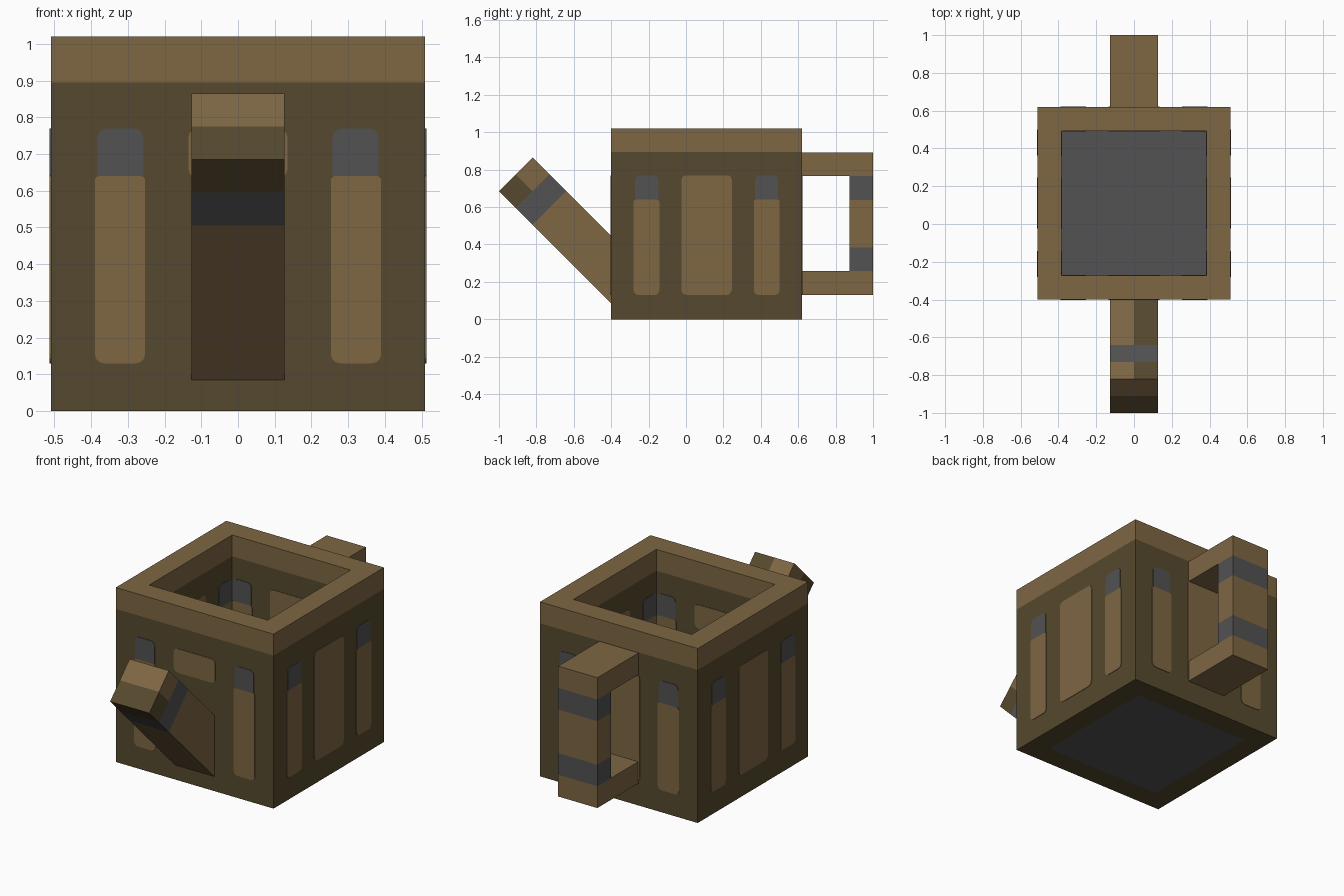
import bpy, bmesh, math
from mathutils import Vector, Matrix

cube = bpy.data.objects.get("Cube")
if cube:
    bpy.data.objects.remove(cube, do_unlink=True)


def srgb(r, g, b):
    lin = [((c / 255 + 0.055) / 1.055) ** 2.4 for c in (r, g, b)]
    return (*lin, 1.0)


def material(name, color):
    m = bpy.data.materials.new(name)
    m.use_nodes = True
    m.diffuse_color = color
    bsdf = next(n for n in m.node_tree.nodes if n.type == 'BSDF_PRINCIPLED')
    bsdf.inputs["Base Color"].default_value = color
    bsdf.inputs["Roughness"].default_value = 0.9
    return m


MATS = [material("dark brown", srgb(86, 73, 46)),
        material("light brown", srgb(126, 103, 68)),
        material("grey", srgb(82, 82, 82))]
DARK, LIGHT, GREY = 0, 1, 2
CY = 0.11                      # body centre in y
OUT, INN = 0.51, 0.383         # half widths of outer and inner walls
TOP, BAND, FLOOR = 1.02, 0.895, 0.127
HW = 0.127                     # half width of spout and handle


def finish(name, bm):
    bmesh.ops.recalc_face_normals(bm, faces=bm.faces)
    me = bpy.data.meshes.new(name)
    bm.to_mesh(me)
    bm.free()
    for m in MATS:
        me.materials.append(m)
    ob = bpy.data.objects.new(name, me)
    bpy.context.collection.objects.link(ob)
    return ob


def prism(profile, depth, matrix):
    """Extrude a 2D outline along local z, then place it with a matrix."""
    bm = bmesh.new()
    base = bm.faces.new([bm.verts.new((a, b, 0)) for a, b in profile])
    ext = bmesh.ops.extrude_face_region(bm, geom=[base])
    new = [v for v in ext["geom"] if isinstance(v, bmesh.types.BMVert)]
    bmesh.ops.translate(bm, verts=new, vec=(0, 0, depth))
    bm.transform(matrix)
    bmesh.ops.recalc_face_normals(bm, faces=bm.faces)
    return bm


def cut(bm, co, no):
    bmesh.ops.bisect_plane(bm, geom=bm.verts[:] + bm.edges[:] + bm.faces[:],
                           plane_co=co, plane_no=no)


# Hollow square body, lofted from square rings and capped at floor and base
bm = bmesh.new()
levels = [(INN, 0), (OUT, 0), (OUT, BAND), (OUT, TOP), (INN, TOP), (INN, BAND), (INN, FLOOR)]
bands = [DARK, DARK, LIGHT, LIGHT, LIGHT, DARK]
rings = [[bm.verts.new((sx * h, CY + sy * h, z))
          for sx, sy in ((-1, -1), (1, -1), (1, 1), (-1, 1))] for h, z in levels]
for low, high, mat in zip(rings, rings[1:], bands):
    for i in range(4):
        j = (i + 1) % 4
        bm.faces.new((low[i], low[j], high[j], high[i])).material_index = mat
for ring in (rings[0], rings[-1]):
    bm.faces.new(ring).material_index = GREY
finish("body", bm)


# Rounded inlay plates on the walls, inside and out
def rounded(x0, x1, z0, z1, r_low, r_high):
    pts = []
    for cx, cz, start, r in ((x1, z0, -90, r_low), (x1, z1, 0, r_high),
                             (x0, z1, 90, r_high), (x0, z0, 180, r_low)):
        ox = cx - r if cx == x1 else cx + r
        oz = cz + r if cz == z0 else cz - r
        for k in range(4):
            a = math.radians(start + 30 * k)
            pts.append((ox + r * math.cos(a), oz + r * math.sin(a)))
    return pts


def plate(name, outline, mat, angle, dist):
    rot = Matrix.Rotation(angle, 4, 'Z')
    m = (Matrix.Translation((0, CY, 0)) @ rot @ Matrix.Translation((0, -dist, 0))
         @ Matrix.Rotation(math.pi / 2, 4, 'X'))
    bm = prism(outline, 0.003, m)
    for f in bm.faces:
        f.material_index = mat
    finish(name, bm)


for n, wall in enumerate(("front", "left", "back", "right")):
    angle = n * math.pi / 2
    panel_low = 0.63 if wall == "front" else 0.13
    for side, dist, edge in (("outer", OUT, 0.39), ("inner", INN, 0.379)):
        turn = angle if side == "outer" else angle + math.pi
        # inner plates face the middle, so they sit on the opposite wall
        d = dist if side == "outer" else -dist
        tag = f"{wall}_{side}"
        plate(tag + "_panel", rounded(-0.135, 0.135, panel_low, 0.77, 0.03, 0.025),
              LIGHT, turn, d)
        for s, label in ((-1, "a"), (1, "b")):
            x0, x1 = sorted((s * 0.253, s * edge))
            plate(f"{tag}_strip_{label}", rounded(x0, x1, 0.13, 0.64, 0.025, 0.012),
                  LIGHT, turn, d)
            x0, x1 = sorted((s * 0.258, s * min(edge, 0.383)))
            plate(f"{tag}_cap_{label}", rounded(x0, x1, 0.64, 0.77, 0.004, 0.025),
                  GREY, turn, d)

# Matrix taking a (y, z) outline and extruding it along x
ALONG_X = Matrix(((0, 0, 1, -HW), (1, 0, 0, 0), (0, 1, 0, 0), (0, 0, 0, 1)))

# Slanted spout with a grey stripe and a dark lower lip
tip = Vector((0, -1.0, 0.685))
axis = Vector((0, 1, -1)).normalized()
up = Vector((0, 1, 1)).normalized()
bm = prism([(-1.0, 0.685), (-0.4, 0.085), (-0.4, 0.445), (-0.82, 0.865)], 2 * HW, ALONG_X)
for s in (0.127, 0.254):
    cut(bm, tip + axis * s, axis)
cut(bm, tip + up * 0.127, up)
cut(bm, (0, 0, 0), (1, 0, 0))
for f in bm.faces:
    c = f.calc_center_median()
    s, t = (c - tip).dot(axis), (c - tip).dot(up)
    under, end = f.normal.dot(up) < -0.9, f.normal.dot(axis) < -0.9
    f.material_index = LIGHT
    if 0.127 < s < 0.254:
        f.material_index = GREY
    elif s < 0.127 and t < 0.127 and (c.x > 0 or not end):
        f.material_index = DARK
    elif under and c.x > 0:
        f.material_index = DARK
finish("spout", bm)

# Square handle: two bars and a post with grey stripes
for name, y0, z0, z1 in (("handle_top", 0.62, 0.765, 0.892), ("handle_bottom", 0.62, 0.13, 0.257),
                         ("handle_post", 0.873, 0.257, 0.765)):
    bm = prism([(y0, z0), (1.0, z0), (1.0, z1), (y0, z1)], 2 * HW, ALONG_X)
    if name == "handle_post":
        cut(bm, (0, 0, 0.384), (0, 0, 1))
        cut(bm, (0, 0, 0.638), (0, 0, 1))
    for f in bm.faces:
        z = f.calc_center_median().z
        striped = name == "handle_post" and not 0.384 < z < 0.638
        f.material_index = GREY if striped else LIGHT
    finish(name, bm)
